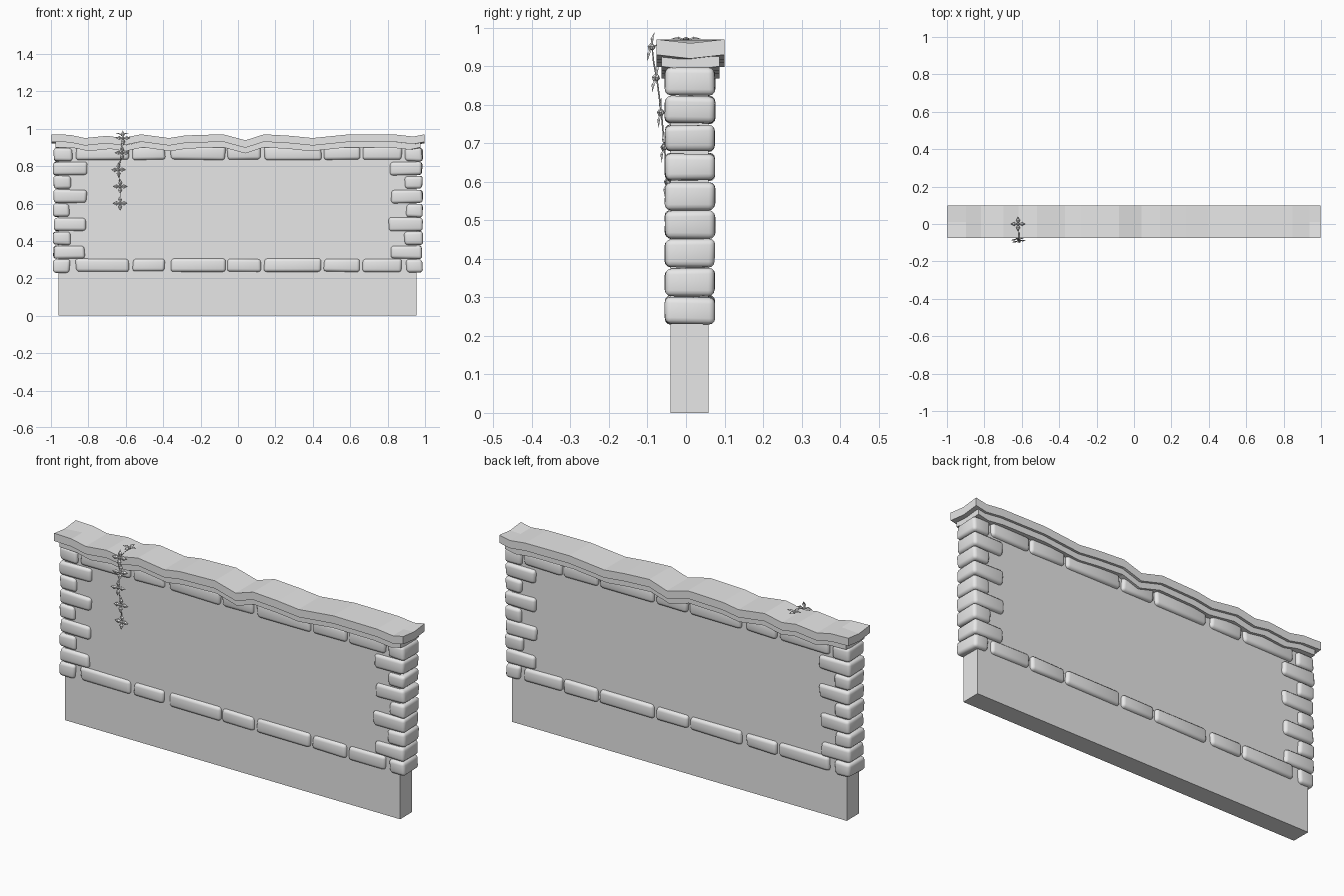
import bpy, bmesh, math, random
from mathutils import Vector, Matrix

if "Cube" in bpy.data.objects:
    bpy.data.objects.remove(bpy.data.objects["Cube"])

random.seed(4)
stone_mat = bpy.data.materials.new("pale grey stone")
stone_mat.diffuse_color = (0.8, 0.8, 0.8, 1)
stone_mat.use_nodes = True
stone_mat.node_tree.nodes["Principled BSDF"].inputs["Base Color"].default_value = stone_mat.diffuse_color


def finish(name, bm, smooth=False):
    bmesh.ops.recalc_face_normals(bm, faces=bm.faces)
    me = bpy.data.meshes.new(name)
    for f in bm.faces:
        f.smooth = smooth
    bm.to_mesh(me)
    bm.free()
    me.materials.append(stone_mat)
    ob = bpy.data.objects.new(name, me)
    bpy.context.collection.objects.link(ob)
    return ob


def box(bm, lo, hi):
    lo, hi = Vector(lo), Vector(hi)
    m = Matrix.Translation((lo + hi) / 2) @ Matrix.Diagonal((*(hi - lo), 1))
    return bmesh.ops.create_cube(bm, size=1, matrix=m)["verts"]


def stone(name, x0, x1, z0, z1, y0=-0.055, y1=0.075):
    """Worn block: uneven corners, rounded edges"""
    bm = bmesh.new()
    for v in box(bm, (x0, y0, z0), (x1, y1, z1)):
        v.co.x += random.uniform(-0.005, 0.005)
        v.co.z += random.uniform(-0.003, 0.003)
        v.co.y += random.uniform(-0.002, 0.002)
    bmesh.ops.bevel(bm, geom=list(bm.edges), offset=0.016, segments=3,
                    profile=0.5, affect='EDGES', clamp_overlap=True)
    return finish(name, bm, True)


# Plain wall core
bm = bmesh.new()
box(bm, (-0.96, -0.04, 0), (0.955, 0.058, 0.92))
finish("wall_core", bm)

# Corner stones, alternating short and long
pitch = 0.0745
for row in range(9):
    z = 0.23 + row * pitch
    w = 0.17 if row % 2 else 0.09
    for side, tag in ((-1, "left"), (1, "right")):
        wj = w + random.uniform(-0.006, 0.008)
        a, b = sorted((side * 0.986, side * (0.986 - wj)))
        stone(f"corner_stone_{tag}_{row}", a, b, z, z + 0.071)

# Bottom and top courses of stones
spans = [(-0.867, -0.58), (-0.563, -0.39), (-0.36, -0.067), (-0.056, 0.125),
         (0.14, 0.447), (0.46, 0.65), (0.664, 0.877)]
for i, (a, b) in enumerate(spans):
    stone(f"bottom_course_{i}", a, b, 0.235, 0.304, -0.054, 0.074)
    stone(f"top_course_{i}", a, b, 0.834, 0.905, -0.054, 0.074)

# Sagging coping: wave along the length
wave = [(-1, 0), (-0.9, -0.003), (-0.82, -0.02), (-0.7, -0.008), (-0.62, -0.02),
        (-0.52, 0), (-0.37, -0.02), (-0.28, -0.006), (-0.08, 0), (0.04, -0.032),
        (0.14, 0), (0.28, -0.008), (0.4, -0.02), (0.6, 0), (0.85, -0.002),
        (0.94, -0.012), (1, 0)]


def coping(name, half, y0, y1, z0, z1):
    bm = bmesh.new()
    mid = (y0 + y1) / 2
    rings = []
    for x, w in wave:
        s = w - 0.010 * (abs(x) == 1)   # slight notch in the ends
        ring = [(y0, z0 + w), (mid, z0 + s), (y1, z0 + w),
                (y1, z1 + w), (mid, z1 + s), (y0, z1 + w)]
        rings.append([bm.verts.new((x * half, y, z)) for y, z in ring])
    for r, q in zip(rings, rings[1:]):
        for k in range(6):
            bm.faces.new((r[k], r[(k + 1) % 6], q[(k + 1) % 6], q[k]))
    for r in (rings[0], rings[-1]):
        bm.faces.new((r[0], r[1], r[4], r[5]))
        bm.faces.new((r[1], r[2], r[3], r[4]))
    return finish(name, bm)


coping("coping_slab", 0.998, -0.076, 0.1, 0.93, 0.97)
coping("coping_underlayer", 0.975, -0.064, 0.087, 0.9, 0.932)

# Creeper stem hanging over the front
path = [(-0.62, 0.005, 0.962), (-0.615, -0.05, 0.965), (-0.615, -0.088, 0.95),
        (-0.625, -0.084, 0.91), (-0.62, -0.076, 0.87), (-0.64, -0.064, 0.78),
        (-0.63, -0.056, 0.69), (-0.63, -0.048, 0.6)]
cu = bpy.data.curves.new("creeper_stem", 'CURVE')
cu.dimensions = '3D'
cu.bevel_depth = 0.002
cu.bevel_resolution = 0
sp = cu.splines.new('POLY')
sp.points.add(len(path) - 1)
for p, c in zip(sp.points, path):
    p.co = (*c, 1)
cu.materials.append(stone_mat)
bpy.context.collection.objects.link(bpy.data.objects.new("creeper_stem", cu))


# Four-leaved sprigs along the stem
def sprig(name, pos, normal, r=0.04):
    bm = bmesh.new()
    for k in range(4):
        turn = Matrix.Rotation(k * math.pi / 2, 4, 'Z')
        pts = [(0, 0, 0), (r * 0.5, -r * 0.27, 0.003), (r, 0, 0.003),
               (r * 0.5, r * 0.27, 0.003), (r * 0.5, 0, 0.009)]
        v = [bm.verts.new(turn @ Vector(p)) for p in pts]
        for a in range(4):
            bm.faces.new((v[a], v[(a + 1) % 4], v[4]))
    bmesh.ops.create_icosphere(bm, subdivisions=1, radius=0.009)
    q = Vector(normal).to_track_quat('Z', 'Y').to_matrix().to_4x4()
    bm.transform(Matrix.Translation(pos) @ q)
    return finish(name, bm)


sprig("leaves_top", (-0.62, 0.0, 0.968), (0, 0, 1))
for i, k in enumerate((2, 4, 5, 6, 7)):
    sprig(f"leaves_{i}", path[k], (random.uniform(-0.2, 0.2), -1, 0.25 if k < 5 else 0.1),
          0.04)
